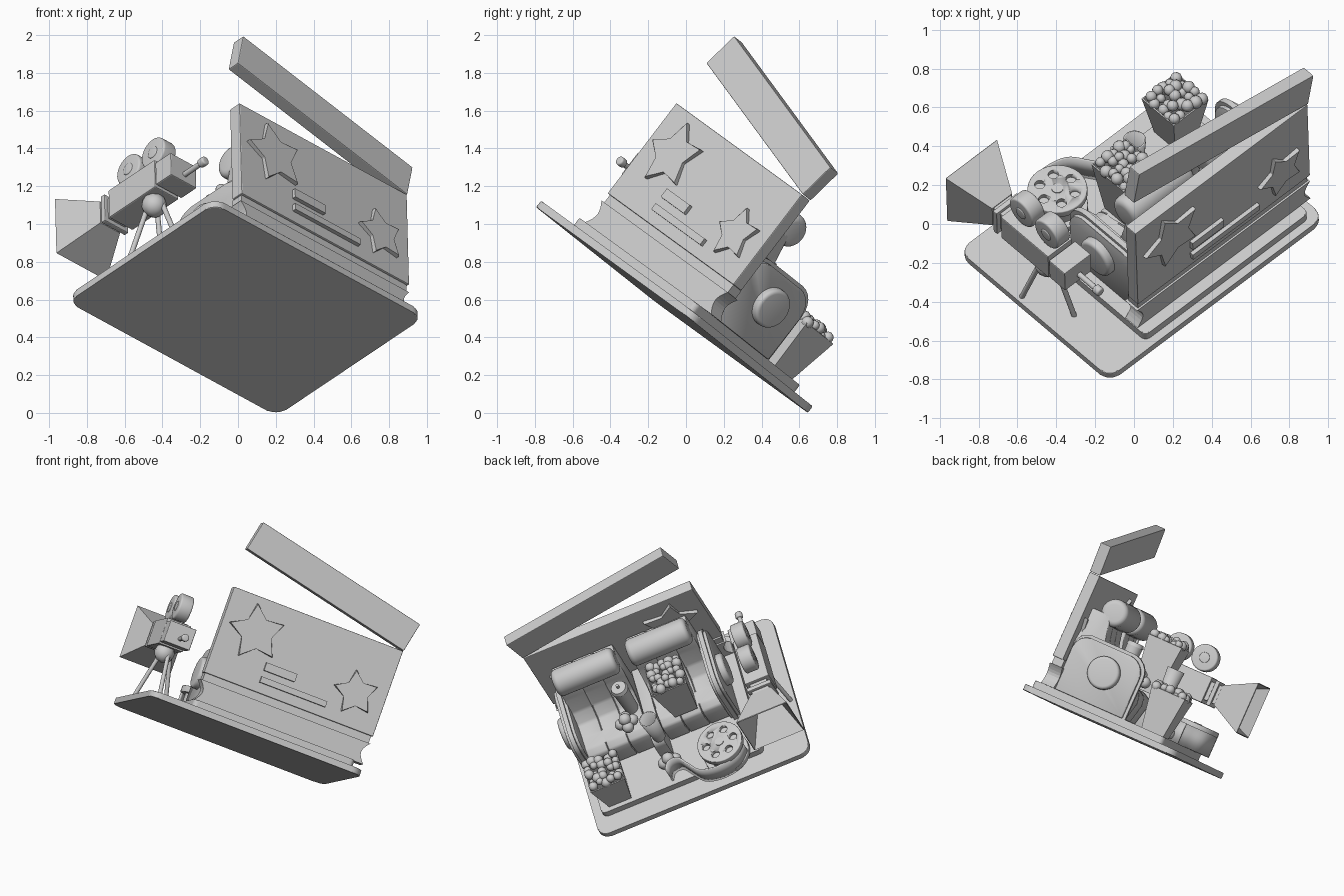
import bpy, bmesh, random
from math import pi, sin, cos, radians
from mathutils import Matrix, Vector

random.seed(4)
cube = bpy.data.objects.get("Cube")
if cube:
    bpy.data.objects.remove(cube, do_unlink=True)

mat = bpy.data.materials.new("plain grey")
mat.use_nodes = True
mat.diffuse_color = (0.6, 0.6, 0.6, 1)
mat.node_tree.nodes["Principled BSDF"].inputs["Base Color"].default_value = mat.diffuse_color

# Everything is built upright, then tilted as one piece
X = Vector((0.733, 0.55, -0.40)).normalized()
Y = Vector((-0.687, 0.569, -0.452))
Y = (Y - X * Y.dot(X)).normalized()
TILT = Matrix.Translation((0.04, -0.074, 0.545)) @ Matrix((X, Y, X.cross(Y))).transposed().to_4x4()


def finish(name, bm, bevel=0, smooth=False, wall=0):
    if bevel:
        bmesh.ops.bevel(bm, geom=bm.edges[:], offset=bevel, segments=2, affect='EDGES', profile=0.5)
    bmesh.ops.recalc_face_normals(bm, faces=bm.faces[:])
    mesh = bpy.data.meshes.new(name)
    bm.to_mesh(mesh)
    bm.free()
    ob = bpy.data.objects.new(name, mesh)
    bpy.context.collection.objects.link(ob)
    mesh.materials.append(mat)
    if smooth:
        bpy.ops.object.select_all(action='DESELECT')
        ob.select_set(True)
        bpy.context.view_layer.objects.active = ob
        bpy.ops.object.shade_smooth_by_angle(angle=radians(35))
    if wall:
        ob.modifiers.new("wall", 'SOLIDIFY').thickness = wall
    ob.matrix_world = TILT
    return ob


def prism(name, pts, axis, lo, hi, bevel=0, smooth=False):
    """Extrude a 2D outline along x, y or z."""
    place = {'x': lambda p, t: (t, p[0], p[1]), 'y': lambda p, t: (p[0], t, p[1]),
             'z': lambda p, t: (p[0], p[1], t)}[axis]
    bm = bmesh.new()
    rings = [[bm.verts.new(place(p, t)) for p in pts] for t in (lo, hi)]
    for r in rings:
        bm.faces.new(r)
    for i in range(len(pts)):
        j = (i + 1) % len(pts)
        bm.faces.new((rings[0][i], rings[0][j], rings[1][j], rings[1][i]))
    return finish(name, bm, bevel, smooth)


def box(name, x, y, z, bevel=0):
    return prism(name, [(x[0], y[0]), (x[1], y[0]), (x[1], y[1]), (x[0], y[1])], 'z', *z, bevel)


def rounded(x, y, radii, steps=6):
    """Rectangle outline with a radius for each corner."""
    corners = [(x[1], y[1], -1, -1), (x[0], y[1], 1, -1), (x[0], y[0], 1, 1), (x[1], y[0], -1, 1)]
    pts = []
    for k, (cx, cy, sx, sy) in enumerate(corners):
        r = radii[k]
        for i in range(steps + 1 if r else 1):
            a = (k + i / steps) * pi / 2
            pts.append((cx + r * (sx + cos(a)), cy + r * (sy + sin(a))) if r else (cx, cy))
    return pts


def rod(name, p, q, r1, r2=None, sides=32, bevel=0):
    p, q = Vector(p), Vector(q)
    d = q - p
    bm = bmesh.new()
    m = Matrix.Translation((p + q) / 2) @ d.to_track_quat('Z', 'Y').to_matrix().to_4x4()
    bmesh.ops.create_cone(bm, cap_ends=True, segments=sides, radius1=r1,
                          radius2=r1 if r2 is None else r2, depth=d.length, matrix=m)
    if bevel:
        rims = [e for e in bm.edges if any(len(f.verts) > 4 for f in e.link_faces)]
        bmesh.ops.bevel(bm, geom=rims, offset=bevel, segments=4, affect='EDGES', profile=0.5)
    return finish(name, bm, smooth=True)


def balls(name, items):
    bm = bmesh.new()
    for c, r in items:
        bmesh.ops.create_icosphere(bm, subdivisions=2, radius=r, matrix=Matrix.Translation(c))
    return finish(name, bm, smooth=True)


def funnel(name, low, high, wall, smooth=False):
    """Container with a closed low end and an open high end."""
    bm = bmesh.new()
    a, b = [[bm.verts.new(p) for p in ring] for ring in (low, high)]
    bm.faces.new(a)
    for i in range(len(a)):
        j = (i + 1) % len(a)
        bm.faces.new((a[i], a[j], b[j], b[i]))
    return finish(name, bm, smooth=smooth, wall=wall)


# Base plates
prism("base_plate", rounded((-.755, .755), (-.57, .57), [.07] * 4), 'z', 0, .042, .006)
prism("stage_plate", rounded((-.46, .69), (-.525, .44), [.03] * 4), 'z', .04, .09, .006)

# Board on a foot with hollowed ends
hollow = [(.04 * sin(i * pi / 8), .09 + .145 * i / 8) for i in range(9)]
prism("board_foot", [(-.455 + d, z) for d, z in hollow] + [(.76 - d, z) for d, z in hollow[::-1]],
      'y', -.462, -.37)
box("board_ledge", (-.44, .75), (-.452, -.38), (.23, .287))
box("clapper_board", (-.45, .76), (-.465, -.39), (.285, .885), .005)
prism("clapper_stick", [(-.453, 1.15), (.764, .888), (.808, 1.09), (-.409, 1.352)], 'y', -.465, -.39, .005)


def star(name, cx, cz, r):
    pts = []
    for i in range(10):
        a, q = radians(107 + 36 * i), r if i % 2 == 0 else r * .52
        pts.append((cx + q * cos(a), cz + q * sin(a)))
    prism(name, pts, 'y', -.488, -.367, .004)


star("large_star", -.21, .65, .195)
star("small_star", .55, .51, .155)
box("short_bar", (-.08, .14), (-.487, -.46), (.435, .49))
box("long_bar", (-.08, .39), (-.487, -.46), (.352, .392))

# Twin reclining seats, each in three padded strips
seat = [(-.38, .09), (-.38, .68), (-.24, .68), (-.21, .52), (-.18, .40), (-.12, .33), (-.03, .31),
        (.07, .31), (.12, .28), (.13, .22), (.1, .09)]
for side, (x0, x1) in {"right": (-.32, .11), "left": (.2, .64)}.items():
    w = (x1 - x0) / 3
    for k in range(3):
        prism(f"{side}_seat_strip_{k}", seat, 'x', x0 + k * w, x0 + (k + 1) * w, .012, True)
    rod(f"{side}_headrest", (x0, -.23, .705), (x1, -.23, .705), .093, bevel=.035)

# Armrests with round side discs
arm = rounded((-.38, .12), (.09, .49), [.12, .1, 0, 0])
rim = rounded((-.385, .14), (.09, .51), [.13, .1, 0, 0])
for side, x, s in (("right", -.35, -1), ("left", .67, 1)):
    prism(f"{side}_arm", arm, 'x', x - .035, x + .035, .006, True)
    prism(f"{side}_arm_trim", rim, 'x', x - .015, x + .015, 0, True)
    rod(f"{side}_arm_disc", (x, -.11, .315), (x + s * .08, -.11, .315), .11, bevel=.02)
prism("middle_arm", rounded((-.38, .24), (.09, .32), [.06, 0, 0, 0]), 'x', .115, .195, .006, True)

# Cups
circle = lambda x, y, z, r: [(x + r * cos(i * pi / 12), y + r * sin(i * pi / 12), z) for i in range(24)]
funnel("console_cup", circle(.14, .19, .3, .042), circle(.14, .19, .53, .06), .008, True)
rod("seat_cup", (.26, -.1, .3), (.26, -.1, .56), .045, .055)
rod("seat_cup_lid", (.26, -.1, .56), (.26, -.1, .585), .06, .05)
rod("seat_cup_straw", (.26, -.1, .58), (.26, -.1, .61), .01, sides=12)

# Popcorn boxes
square = lambda x, y, h: [(x + sx * h, y + sy * h) for sx, sy in ((-1, -1), (1, -1), (1, 1), (-1, 1))]


def popcorn_box(name, x, y, z0, z1):
    funnel(name, [(*p, z0) for p in square(x, y, .08)], [(*p, z1) for p in square(x, y, .122)], .01)
    items = []
    for i in range(5):
        for j in range(5):
            dx, dy = (i - 2) * .045 + random.uniform(-.01, .01), (j - 2) * .045 + random.uniform(-.01, .01)
            lift = .02 - (dx * dx + dy * dy) * 1.2 + random.uniform(-.015, .015)
            items.append(((x + dx, y + dy, z1 + lift), random.uniform(.024, .036)))
    balls(name + "_popcorn", items)


popcorn_box("seat_box", -.08, .02, .31, .675)
popcorn_box("floor_box", .55, .33, .09, .37)


def kernel(name, x, y, z):
    balls(name, [((x + .042 * cos(i * pi / 2), y + .042 * sin(i * pi / 2), z), .04) for i in range(4)]
          + [((x, y, z + .035), .042)])


kernel("seat_kernel", .31, .03, .37)
kernel("floor_kernel", .15, .28, .13)

# Film reel lying on the stage
rx, ry = -.228, .385
rod("reel_lower_disc", (rx, ry, .09), (rx, ry, .13), .155, bevel=.006)
rod("reel_core", (rx, ry, .12), (rx, ry, .225), .12)
top = rod("reel_upper_disc", (rx, ry, .22), (rx, ry, .265), .155, bevel=.006)
for i in range(6):
    a = i * pi / 3
    hx, hy = rx + .095 * cos(a), ry + .095 * sin(a)
    cutter = rod(f"reel_hole_cutter_{i}", (hx, hy, .24), (hx, hy, .3), .027, sides=20)
    cutter.hide_render = True
    cutter.hide_set(True)
    cut = top.modifiers.new("hole", 'BOOLEAN')
    cut.operation, cut.object, cut.solver = 'DIFFERENCE', cutter, 'EXACT'
rod("reel_pin", (rx, ry, .25), (rx, ry, .27), .03)

# Curling film strip
path = [(-.37, .44), (-.3, .52), (-.17, .55), (-.04, .52), (.03, .43), (.08, .36), (.14, .36), (.17, .42)]
pts = []
for i in range(len(path) - 1):
    p0, p1, p2, p3 = [Vector(path[min(max(i + k, 0), len(path) - 1)]) for k in (-1, 0, 1, 2)]
    for j in range(5):
        t = j / 5
        pts.append(p1 + .5 * t * (p2 - p0 + t * (2 * p0 - 5 * p1 + 4 * p2 - p3 + t * (3 * (p1 - p2) + p3 - p0))))
bm = bmesh.new()
cols = [[bm.verts.new((p.x, p.y, z)) for z in (.09, .235)] for p in pts]
for c, d in zip(cols, cols[1:]):
    bm.faces.new((c[0], d[0], d[1], c[1]))
finish("film_strip", bm, smooth=True, wall=.012)

# Film camera
cx, cz = -.64, .495
box("camera_body", (cx - .085, cx + .085), (-.09, .27), (cz - .09, cz + .09), .006)
box("camera_rear", (cx - .085, cx + .1), (-.215, -.095), (cz - .08, cz + .065), .006)
box("lens_neck", (cx - .06, cx + .06), (.26, .36), (cz - .065, cz + .065), .004)
box("lens_flange", (cx - .085, cx + .085), (.3, .33), (cz - .09, cz + .085), .006)
funnel("lens_hood", [(x, .35, z) for x, z in square(cx, cz, .07)],
       [(x, .595, z) for x, z in square(cx + .015, cz, .18)], .008)
for name, y in (("rear", -.035), ("front", .157)):
    rod(name + "_film_drum", (cx - .045, y, .685), (cx + .045, y, .685), .09, bevel=.012)
    rod(name + "_drum_hub", (cx - .05, y, .685), (cx + .05, y, .685), .035, bevel=.006)
rod("viewfinder", (-.625, -.2, .465), (-.625, -.35, .465), .015, sides=16)
rod("viewfinder_knob", (-.625, -.335, .465), (-.625, -.38, .465), .025, sides=20, bevel=.01)

# Tripod
balls("tripod_head", [((cx - .01, 0, .37), .068)])
for i, (x, y) in enumerate(((-.724, .13), (-.61, -.15), (-.5, .1))):
    rod(f"tripod_leg_{i}", (cx + .3 * (x - cx), .3 * y, .36), (x, y, .03), .014, sides=16)
